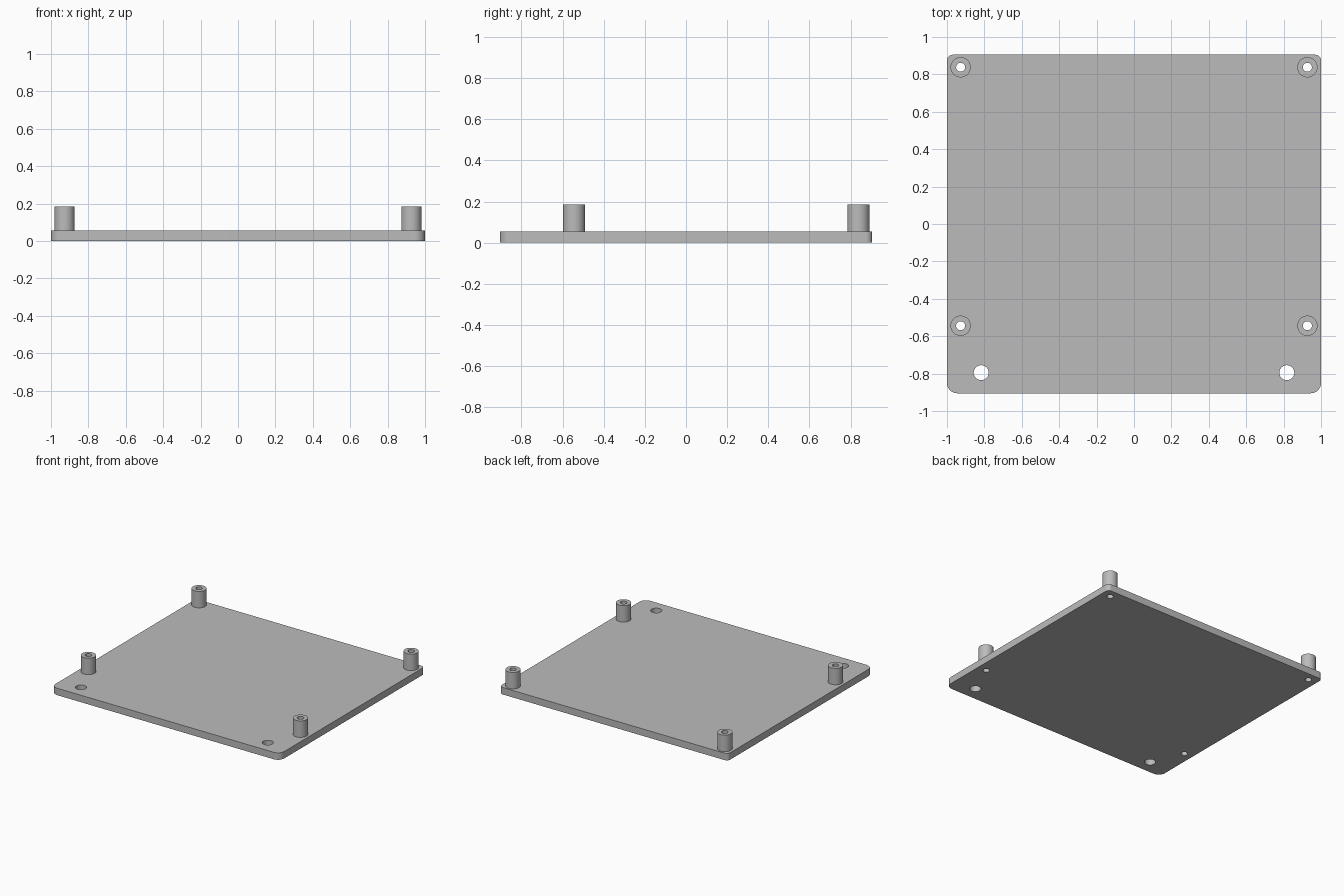
import bpy, bmesh, math

cube = bpy.data.objects.get("Cube")
if cube:
    bpy.data.objects.remove(cube, do_unlink=True)

HALF_X, HALF_Y, THICK, TOP = 1.0, 0.905, 0.055, 0.185
POST_R, BORE_R, MOUNT_R = 0.054, 0.024, 0.04
POST_X, POST_YS = 0.927, (0.838, -0.544)
MOUNT_X, MOUNT_Y = 0.817, -0.795
SIDES = 48

grey = bpy.data.materials.new("grey plastic")
GREY = (0.5, 0.5, 0.5, 1)
grey.diffuse_color = GREY
grey.use_nodes = True
grey.node_tree.nodes["Principled BSDF"].inputs["Base Color"].default_value = GREY


def make_object(name, bm):
    bmesh.ops.recalc_face_normals(bm, faces=bm.faces)
    mesh = bpy.data.meshes.new(name)
    bm.to_mesh(mesh)
    bm.free()
    mesh.materials.append(grey)
    obj = bpy.data.objects.new(name, mesh)
    bpy.context.collection.objects.link(obj)
    return obj


def smooth(obj):
    bpy.ops.object.select_all(action='DESELECT')
    obj.select_set(True)
    bpy.context.view_layer.objects.active = obj
    bpy.ops.object.shade_smooth_by_angle(angle=math.radians(35))


def arc(cx, cy, r, start, sweep, steps):
    return [(cx + r * math.cos(start + sweep * i / steps),
             cy + r * math.sin(start + sweep * i / steps)) for i in range(steps + 1)]


def ring(bm, r, z):
    return [bm.verts.new((x, y, z)) for x, y in arc(0, 0, r, 0, math.tau, SIDES)[:-1]]


# Base plate: rounded outline, larger radius at the front corners
outline = []
for i, (sx, sy) in enumerate([(1, 1), (-1, 1), (-1, -1), (1, -1)]):
    r = 0.03 if sy > 0 else 0.055
    outline += arc(sx * (HALF_X - r), sy * (HALF_Y - r), r, i * math.pi / 2, math.pi / 2, 10)
bm = bmesh.new()
face = bm.faces.new([bm.verts.new((x, y, 0)) for x, y in outline])
side = bmesh.ops.extrude_face_region(bm, geom=[face], use_keep_orig=True)["geom"]
bmesh.ops.translate(bm, vec=(0, 0, THICK), verts=[v for v in side if isinstance(v, bmesh.types.BMVert)])
plate = make_object("base_plate", bm)

# Holes through the plate: post bores and front mounting holes
holes = [(s * POST_X, y, BORE_R) for s in (-1, 1) for y in POST_YS]
holes += [(s * MOUNT_X, MOUNT_Y, MOUNT_R) for s in (-1, 1)]
bm = bmesh.new()
for x, y, r in holes:
    made = bmesh.ops.create_cone(bm, cap_ends=True, segments=SIDES, radius1=r, radius2=r, depth=0.3)
    bmesh.ops.translate(bm, vec=(x, y, 0), verts=made["verts"])
cutter = make_object("hole_cutter", bm)
cutter.hide_render = True
mod = plate.modifiers.new("holes", 'BOOLEAN')
mod.operation, mod.solver, mod.object = 'DIFFERENCE', 'EXACT', cutter
bpy.ops.object.select_all(action='DESELECT')
plate.select_set(True)
bpy.context.view_layer.objects.active = plate
bpy.ops.object.modifier_apply(modifier=mod.name)
bpy.data.objects.remove(cutter, do_unlink=True)
smooth(plate)

# Hollow standoff posts
for s, side_name in ((1, "left"), (-1, "right")):
    for y, end_name in zip(POST_YS, ("back", "front")):
        bm = bmesh.new()
        rings = [ring(bm, r, z) for r, z in
                 ((POST_R, THICK), (POST_R, TOP), (BORE_R, TOP), (BORE_R, THICK))]
        for a, b in zip(rings, rings[1:]):
            for i in range(SIDES):
                j = (i + 1) % SIDES
                bm.faces.new((a[i], a[j], b[j], b[i]))
        post = make_object(f"standoff_{end_name}_{side_name}", bm)
        # Open tube: make sure the outer wall faces outward
        wall = post.data.polygons[0]
        if wall.normal.dot(wall.center * 1.0) - wall.normal.z * wall.center.z < 0:
            post.data.flip_normals()
        post.location = (s * POST_X, y, 0)
        smooth(post)
